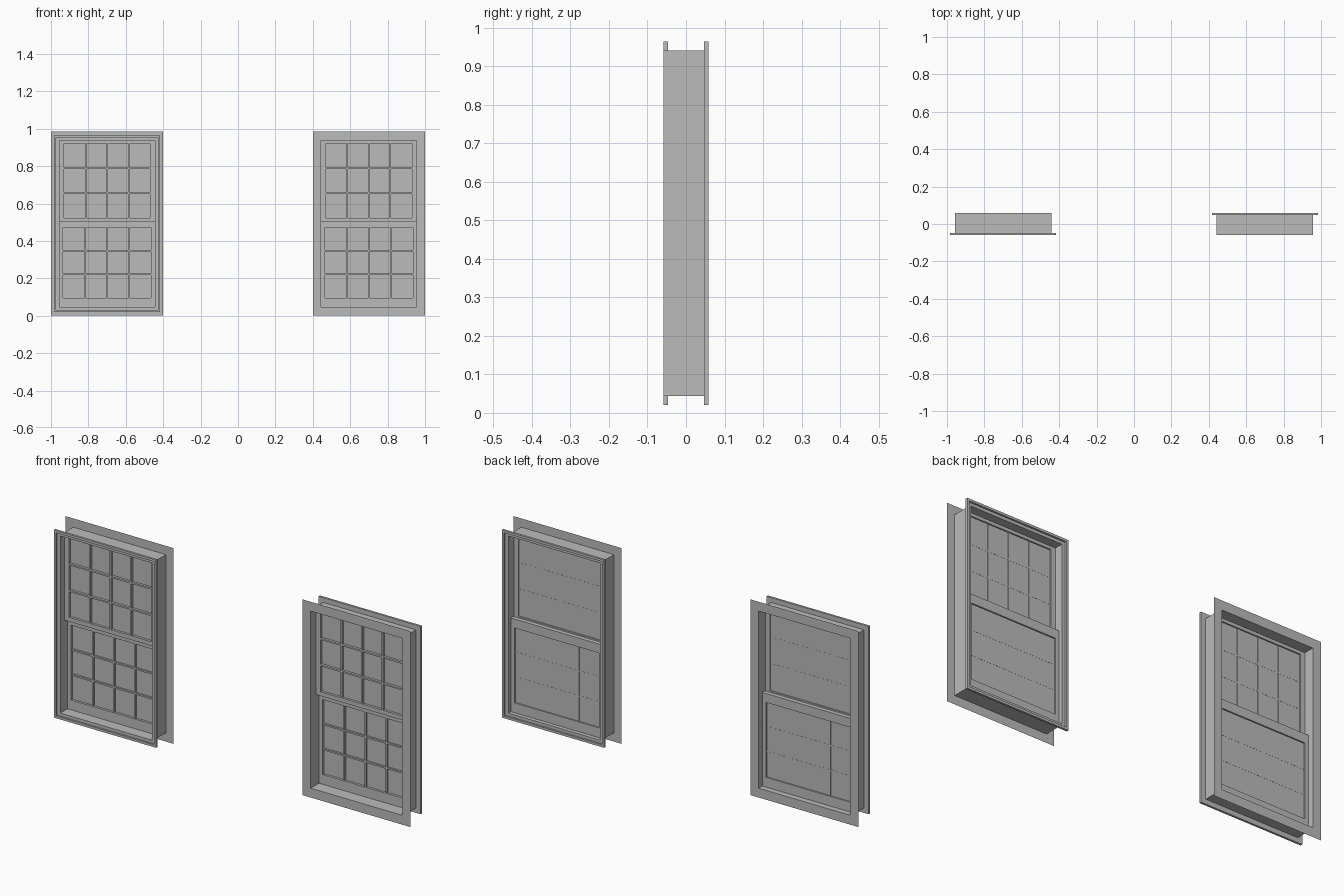
import bpy
import bmesh

cube = bpy.data.objects.get("Cube")
if cube:
    bpy.data.objects.remove(cube, do_unlink=True)

grey = bpy.data.materials.new("plain_grey")
grey.use_nodes = True
grey.diffuse_color = (0.5, 0.5, 0.5, 1)
grey.node_tree.nodes["Principled BSDF"].inputs["Base Color"].default_value = (0.5, 0.5, 0.5, 1)

# Overall dimensions
HEIGHT = 0.985
DEPTH = 0.058            # half depth of the jamb box
JAMB_W = 0.258           # half width of the jamb box
JAMB_LOW, JAMB_HIGH = 0.044, 0.941
WALL = 0.003


def finish(name, bm):
    bmesh.ops.recalc_face_normals(bm, faces=bm.faces)
    mesh = bpy.data.meshes.new(name)
    bm.to_mesh(mesh)
    bm.free()
    mesh.materials.append(grey)
    obj = bpy.data.objects.new(name, mesh)
    bpy.context.collection.objects.link(obj)
    return obj


def add_box(bm, x0, x1, y0, y1, z0, z1):
    verts = bmesh.ops.create_cube(bm, size=1)["verts"]
    for v in verts:
        v.co.x = x1 if v.co.x > 0 else x0
        v.co.y = y1 if v.co.y > 0 else y0
        v.co.z = z1 if v.co.z > 0 else z0


def rectangle(cx, half, z0, z1):
    return [(cx - half, z0), (cx + half, z0), (cx + half, z1), (cx - half, z1)]


def frame(name, outer, inner, y0, y1):
    """Rectangular frame between two rectangles; flat when y0 equals y1."""
    bm = bmesh.new()
    rings = [[bm.verts.new((x, y0, z)) for x, z in loop] for loop in (outer, inner)]
    for i in range(4):
        j = (i + 1) % 4
        bm.faces.new((rings[0][i], rings[0][j], rings[1][j], rings[1][i]))
    if y0 != y1:
        result = bmesh.ops.extrude_face_region(bm, geom=bm.faces[:], use_keep_orig=True)
        for item in result["geom"]:
            if isinstance(item, bmesh.types.BMVert):
                item.co.y = y1
    return finish(name, bm)


def sash(name, cx, y0, y1, z0, z1, glass_half, glass_low, glass_high, recess):
    """Sash frame, glass pane and a grid of glazing bars, four by three."""
    frame(name + "_frame", rectangle(cx, JAMB_W - WALL, z0, z1),
          rectangle(cx, glass_half, glass_low, glass_high), y0, y1)
    glass_front, glass_back = y0 + 0.012, y0 + 0.014
    bm = bmesh.new()
    add_box(bm, cx - glass_half, cx + glass_half, glass_front, glass_back, glass_low, glass_high)
    finish(name + "_glass", bm)
    bm = bmesh.new()
    bar = 0.004
    front, back = y0 + recess, glass_back + 0.0006
    for i in range(1, 4):
        x = cx - glass_half + i * glass_half / 2
        add_box(bm, x - bar, x + bar, front, back, glass_low, glass_high)
    for i in range(1, 3):
        z = glass_low + i * (glass_high - glass_low) / 3
        add_box(bm, cx - glass_half, cx + glass_half, front, back, z - bar, z + bar)
    finish(name + "_bars", bm)


def window(name, cx, side):
    """side is the y direction of the moulded trim; the flange is opposite."""
    jamb = rectangle(cx, JAMB_W, JAMB_LOW, JAMB_HIGH)
    opening = rectangle(cx, JAMB_W - WALL, JAMB_LOW + WALL, JAMB_HIGH - WALL)
    face = side * DEPTH
    inner_face = side * (DEPTH - 0.009)
    back_face = side * (DEPTH - 0.011)

    # Jamb box and thin nailing flange
    frame(name + "_jamb", jamb, opening, -face, inner_face)
    frame(name + "_flange", rectangle(cx, 0.3, 0, HEIGHT), opening, -face, -face)

    # Stepped trim: raised outer lip and recessed inner band
    trim = rectangle(cx, 0.284, 0.02, 0.965)
    lip = rectangle(cx, 0.272, 0.032, 0.953)
    frame(name + "_trim_lip", trim, lip, back_face, face)
    frame(name + "_trim_band", lip, opening, back_face, inner_face)

    # Upper sash sits in front of the lower one
    sash(name + "_upper_sash", cx, -0.016, 0.005, 0.502, JAMB_HIGH - WALL,
         0.23, 0.523, 0.922, 0)
    sash(name + "_lower_sash", cx, 0.008, 0.029, JAMB_LOW + WALL, 0.518,
         0.235, 0.096, 0.473, 0.003)


window("right_window", -0.7, -1)
window("left_window", 0.7, 1)
